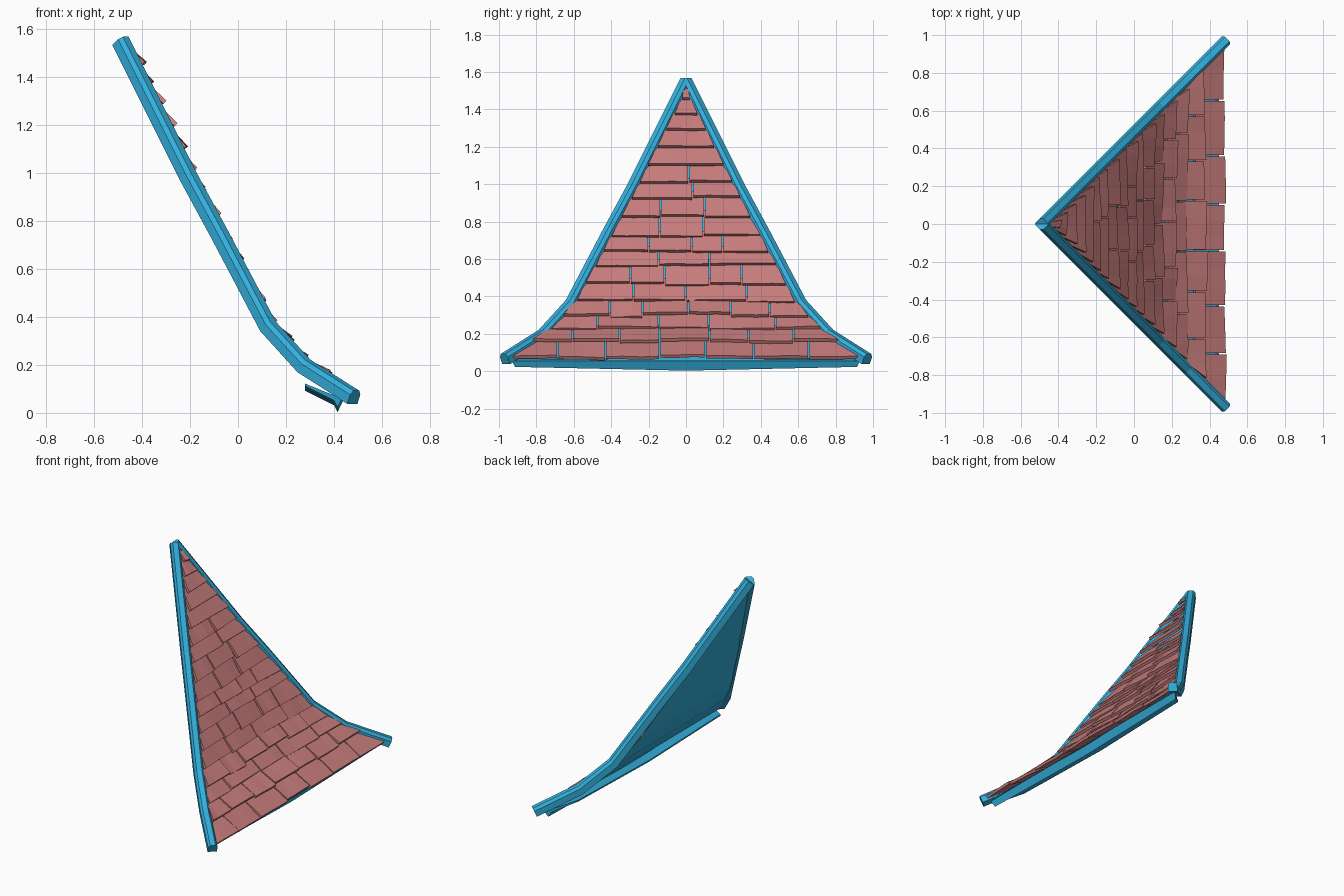
import bpy, bmesh, random
from mathutils import Vector

random.seed(4)
cube = bpy.data.objects.get("Cube")
if cube:
    bpy.data.objects.remove(cube, do_unlink=True)


def material(name, rgb):
    m = bpy.data.materials.new(name)
    m.use_nodes = True
    m.diffuse_color = (*rgb, 1)
    m.node_tree.nodes["Principled BSDF"].inputs["Base Color"].default_value = (*rgb, 1)
    return m


BLUE = material("blue_wood", (0.035, 0.44, 0.73))
CLAY = material("clay_tile", (0.58, 0.205, 0.205))


def loft(bm, rings, closed=True):
    """Skin a row of equal sections; closed sections also get end caps."""
    vs = [[bm.verts.new(p) for p in ring] for ring in rings]
    n = len(vs[0])
    for a, b in zip(vs, vs[1:]):
        for i in range(n if closed else n - 1):
            j = (i + 1) % n
            bm.faces.new((a[i], a[j], b[j], b[i]))
    if closed:
        bm.faces.new(vs[0][::-1])
        bm.faces.new(vs[-1])


def finish(bm, name, mat):
    bmesh.ops.recalc_face_normals(bm, faces=bm.faces)
    me = bpy.data.meshes.new(name)
    bm.to_mesh(me)
    bm.free()
    me.materials.append(mat)
    ob = bpy.data.objects.new(name, me)
    bpy.context.collection.objects.link(ob)


# Swept roof profile as (x, z); the half width grows with x
HIP = [(0.485, 0.065), (0.28, 0.195), (0.13, 0.36), (-0.07, 0.74),
       (-0.2, 0.98), (-0.31, 1.2), (-0.485, 1.55)]


def half_width(x):
    return x + 0.485


def profile(z):
    """Point and outward normal in the xz plane at height z."""
    for (x0, z0), (x1, z1) in zip(HIP, HIP[1:]):
        if z <= z1 or z1 == HIP[-1][1]:
            t = (z - z0) / (z1 - z0)
            normal = Vector((z1 - z0, x0 - x1)).normalized()
            return Vector((x0 + (x1 - x0) * t, z)), normal


# Hip beams along both slanted edges, with chamfered tops
SECTION = [(-0.03, -0.03), (0.03, -0.03), (0.03, 0.012),
           (0.017, 0.03), (-0.017, 0.03), (-0.03, 0.012)]
for side, name in ((1, "left_hip_beam"), (-1, "right_hip_beam")):
    pts = [Vector((x, side * half_width(x), z)) for x, z in HIP]
    across = Vector((1, -side, 0)).normalized()
    rings = []
    for i, p in enumerate(pts):
        along = (pts[min(i + 1, len(pts) - 1)] - pts[max(i - 1, 0)]).normalized()
        up = across.cross(along)
        if up.z < 0:
            up.negate()
        rings.append([p + across * a + up * b for a, b in SECTION])
    bm = bmesh.new()
    loft(bm, rings)
    finish(bm, name, BLUE)

# Backing panel behind the tiles
PANEL = [(-0.5, 1.53), (-0.25, 1.02), (0.0, 0.52), (0.12, 0.34), (0.28, 0.165), (0.45, 0.055)]
bm = bmesh.new()
loft(bm, [[(x, s * (x + 0.5), z) for s in (-1, 1)] for x, z in PANEL], closed=False)
finish(bm, "backing_panel", BLUE)

# Bowed eave board with a lip, hanging below the lowest tiles
EAVE = [(0.28, 0.092), (0.4, 0.032), (0.415, 0.003), (0.44, 0.055), (0.42, 0.045), (0.28, 0.102)]
bm = bmesh.new()
loft(bm, [[(x, s * (x + 0.5), z + 0.02 * abs(s)) for x, z in EAVE]
          for s in (-1, -0.5, 0, 0.5, 1)])
finish(bm, "eave_board", BLUE)

# Overlapping tile courses, each tile tipped outward at its lower edge
ROWS = [0.06, 0.13, 0.2, 0.27, 0.35, 0.44, 0.54, 0.62, 0.7,
        0.8, 0.9, 0.98, 1.07, 1.17, 1.26, 1.35, 1.43]
THICK = 0.018
for r, z in enumerate(ROWS):
    step = (ROWS + [1.5])[r + 1] - z
    lift = 0.012 if r == 0 else 0.032 if z < 1 else 0.045
    low, n_low = profile(z + 0.012)
    high, n_high = profile(min(z + step * 1.55, 1.54))
    low_w, high_w = half_width(low.x) - 0.03, max(half_width(high.x) - 0.02, 0.008)

    # Joints are staggered from course to course
    count = max(1, round(2 * low_w / 0.28) + (r % 2 if low_w > 0.25 else 0))
    width = 2 * low_w / count
    joints = [-low_w + width * i for i in range(count + 1)]
    for i in range(1, count):
        joints[i] += random.uniform(-0.16, 0.16) * width

    bm = bmesh.new()
    for y0, y1 in zip(joints, joints[1:]):
        extra, slope = random.uniform(-0.006, 0.008), random.uniform(-0.007, 0.007)
        drop = random.uniform(-0.008, 0.008)
        rings = []
        for t in (0, 0.33, 0.67, 1):
            y = y0 + 0.004 + (y1 - y0 - 0.008) * t
            yt = max(-high_w, min(high_w, y))
            wobble = lift + extra + slope * (2 * t - 1) + random.uniform(-0.003, 0.003)
            a = high - n_high * 0.012
            b = low + n_low * (wobble - THICK)
            b += (low - high).normalized() * (drop + slope * t)
            face = Vector((a.y - b.y, b.x - a.x)).normalized() * THICK
            rings.append([(a.x, yt, a.y), (b.x, y, b.y),
                          (b.x + face.x, y, b.y + face.y),
                          (a.x + face.x, yt, a.y + face.y)])
        loft(bm, rings)
    finish(bm, f"tile_course_{r + 1}", CLAY)
